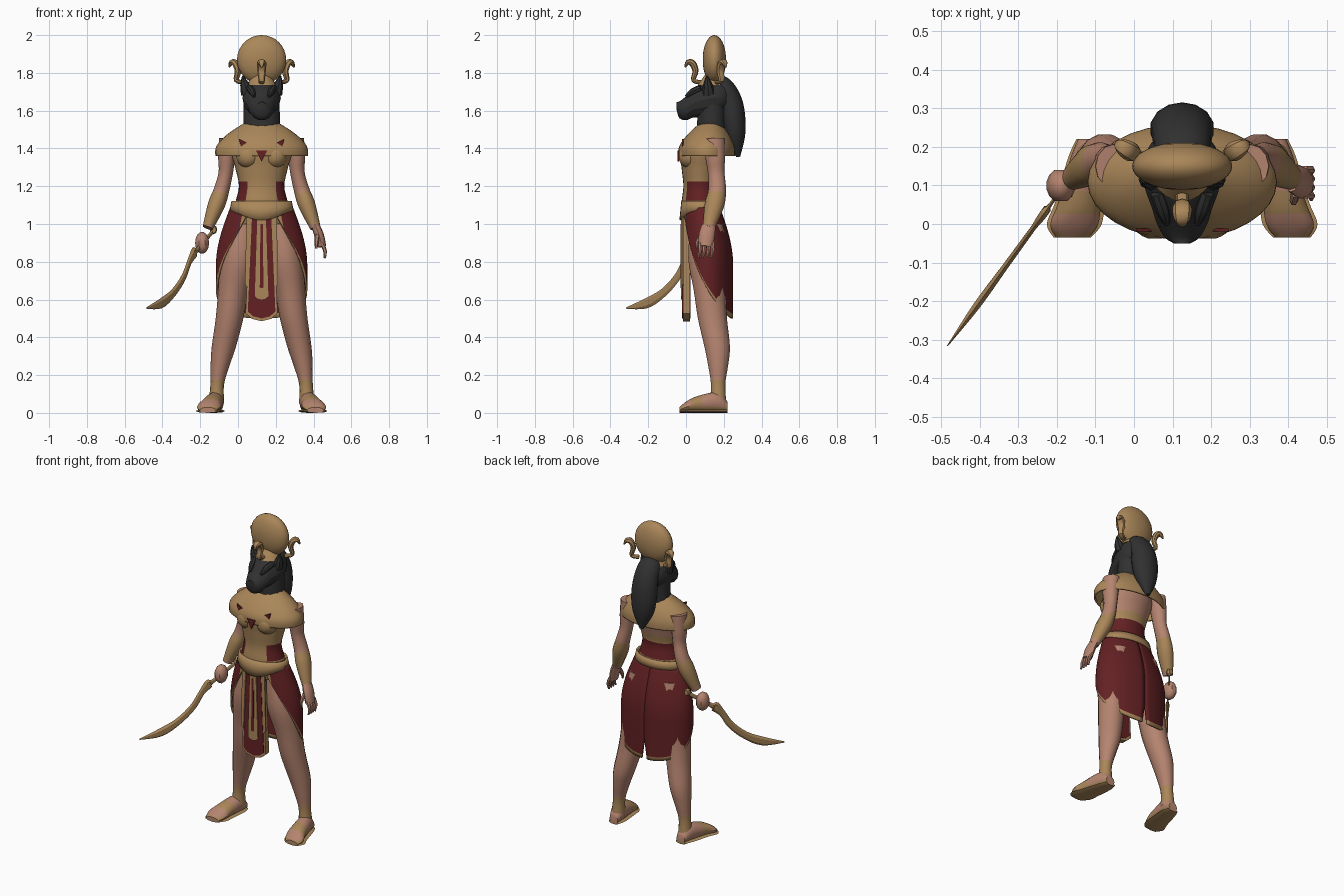
import bpy, bmesh, math
from mathutils import Vector

CENTRE = Vector((.125, 0, 0))  # foot of the body's centre line
TURN = 2 * math.pi
SIDES = (("right", -1), ("left", 1))

cube = bpy.data.objects.get("Cube")
if cube:
    bpy.data.objects.remove(cube, do_unlink=True)


def material(name, *rgb):
    mat = bpy.data.materials.new(name)
    mat.use_nodes = True
    mat.diffuse_color = (*rgb, 1)
    mat.node_tree.nodes["Principled BSDF"].inputs["Base Color"].default_value = (*rgb, 1)
    return mat


GOLD, RED, SKIN, BLACK = range(4)
MATERIALS = [material("gold", .4, .24, .1), material("dark red", .125, .015, .017),
             material("skin", .46, .23, .16), material("black", .03, .03, .03)]


def smooth(points, steps=4):
    """Refine a list of tuples with a Catmull-Rom curve."""
    result, last = [], len(points) - 1
    for i in range(last):
        a, b, c, d = (points[min(max(i + k, 0), last)] for k in (-1, 0, 1, 2))
        for step in range(steps):
            t = step / steps
            result.append(tuple(q + t / 2 * (r - p + t * (2 * p - 5 * q + 4 * r - s + t * (3 * (q - r) + s - p)))
                                for p, q, r, s in zip(a, b, c, d)))
    return result + [points[-1]]


def circle(sides):
    return [(math.cos(TURN * k / sides), math.sin(TURN * k / sides)) for k in range(sides)]


def grid(name, rows, colour, closed=True, caps=True, thickness=0, rule=None, angle=40):
    """Skin rows of points into a mesh; rule(centre, row, column) may choose the colour."""
    bm = bmesh.new()
    verts = [[bm.verts.new(Vector(point) + CENTRE) for point in row] for row in rows]
    count = len(rows[0])
    for i in range(len(rows) - 1):
        for j in range(count if closed else count - 1):
            k = (j + 1) % count
            face = bm.faces.new((verts[i][j], verts[i][k], verts[i + 1][k], verts[i + 1][j]))
            centre = face.calc_center_median() - CENTRE
            face.material_index = rule(centre, i, j) if rule else colour
    if closed and caps:
        for row in (verts[0], verts[-1]):
            bm.faces.new(row).material_index = colour
    bmesh.ops.recalc_face_normals(bm, faces=bm.faces)
    mesh = bpy.data.meshes.new(name)
    bm.to_mesh(mesh)
    bm.free()
    for mat in MATERIALS:
        mesh.materials.append(mat)
    part = bpy.data.objects.new(name, mesh)
    bpy.context.collection.objects.link(part)
    if thickness:
        solid = part.modifiers.new("thickness", 'SOLIDIFY')
        solid.thickness, solid.offset = thickness, 0
    bpy.ops.object.select_all(action='DESELECT')
    part.select_set(True)
    bpy.context.view_layer.objects.active = part
    bpy.ops.object.shade_smooth_by_angle(angle=math.radians(angle))


def loft(name, rings, colour, depth=1, upright=False, sides=18, **options):
    """Rings (x, y, z, radius) facing up, or facing front if upright; no depth rests them on the ground."""
    rows = []
    for x, y, z, radius in smooth(rings):
        other = radius * depth if depth else z
        rows.append([(x + radius * c, y if upright else y + other * s, z + other * s if upright else z)
                     for c, s in circle(sides)])
    grid(name, rows, colour, **options)


def tube(name, points, colour, flat=1, ref=(0, 1, 0), sides=12, **options):
    """Sweep (x, y, z, radius); flat scales the section along ref."""
    points, rows = smooth(points), []
    for i, (x, y, z, radius) in enumerate(points):
        ahead, behind = points[min(i + 1, len(points) - 1)], points[max(i - 1, 0)]
        along = Vector(ahead[:3]) - Vector(behind[:3])
        across = along.cross(Vector(ref)).normalized()
        up = across.cross(along).normalized() * flat
        rows.append([Vector((x, y, z)) + radius * (across * c + up * s) for c, s in circle(sides)])
    grid(name, rows, colour, **options)


def ball(name, centre, radii, colour, sides=24):
    """Ellipsoid with its poles at front and back."""
    rows = []
    for k in range(1, sides // 2):
        t = TURN * k / sides
        rows.append([[m + r * d for m, r, d in zip(centre, radii, (c * math.sin(t), -math.cos(t), s * math.sin(t)))]
                     for c, s in circle(sides)])
    grid(name, rows, colour)


def pair(maker, name, points, colour, **options):
    for side, s in SIDES:
        maker(side + "_" + name, [(s * x, *rest) for x, *rest in points], colour, **options)


def centred(points):
    return [(0, *point) for point in points]


def plate(name, outline, front, back, colour):
    grid(name, [[(x, y, z) for x, z in outline] for y in (front, back)], colour, angle=20)


def tongue(wide_top, wide_low, top, tip):
    """Outline of a hanging strip with a blunt tip."""
    low = tip + wide_low / 2
    half = [(wide_top, top), (wide_low, low), (wide_low * .6, tip + wide_low * .15)]
    return half + [(0, tip)] + [(-x, z) for x, z in reversed(half)]


# Torso: bodice in front, bare back, red sash round the waist
def torso_colour(c, row, column):
    if c.z > 1.28 and c.y > .12:
        return SKIN
    sash = 1.12 < c.z < 1.23 and (abs(c.x) > .085 or c.y > .08)
    return RED if sash else GOLD


loft("torso", centred([(.09, 1, .13), (.08, 1.1, .14), (.075, 1.2, .12), (.08, 1.3, .14), (.09, 1.4, .16),
                       (.13, 1.52, .09)]), GOLD, depth=.74, sides=28, rule=torso_colour)
for side, s in SIDES:
    ball(side + "_bust", (s * .07, .02, 1.36), (.065, .06, .065), GOLD)

# Broad collar with red inlays
loft("collar", centred([(.13, 1.53, .09), (.12, 1.47, .18), (.11, 1.41, .235), (.11, 1.36, .24)]),
     GOLD, depth=.6, sides=32, caps=False, thickness=.01)
plate("collar_gem", [(-.03, 1.39), (.03, 1.39), (0, 1.33)], -.045, -.036, RED)
for side, s in SIDES:
    plate(side + "_collar_inlay", [(s * .08, 1.43), (s * .12, 1.45), (s * .11, 1.41)], -.02, -.012, RED)

# Belt, dipping to a point in front
belt = []
for step in range(3):
    grow = .005 * step
    belt.append([((.155 + grow) * c, .08 + (.1 + grow) * s, 1.12 - step * (.025 + .025 * max(0, -s) ** 3))
                 for c, s in circle(32)])
grid("belt", belt, GOLD, caps=False, thickness=.01)

# Skirt halves: slit at the back, swept open in front, gold hem
ROWS, COLUMNS, SWEEP = 16, 22, 152
for side, s in SIDES:
    rows = []
    for i in range(ROWS + 1):
        fall = 1 if i == ROWS else .96 * i / (ROWS - 1)
        row = []
        for j in range(COLUMNS + 1):
            part = j / COLUMNS
            drop = fall * (.59 - .53 * part ** 2.4)
            flare = math.sin(min(drop * 5, TURN / 4))
            slit = 20 * max(0, fall - .78) * max(0, 1 - part * 5)
            turn = math.radians(SWEEP * part + slit)
            row.append((s * (.16 + .077 * flare) * math.sin(turn),
                        .08 + .035 * flare + (.095 + .035 * flare) * math.cos(turn), 1.09 - drop))
        rows.append(row)
    grid(side + "_skirt", rows, RED, closed=False, thickness=.01,
         rule=lambda c, i, j: GOLD if i == ROWS - 1 or j == COLUMNS - 1 else RED)

# Hanging front cloth with gold border and strips
plate("cloth_border", tongue(.06, .085, 1.06, .485), -.016, .02, GOLD)
plate("front_cloth", tongue(.05, .073, 1.06, .5), -.02, .024, RED)
plate("centre_strip", tongue(.022, .036, 1.06, .6), -.027, -.018, GOLD)
plate("centre_inlay", tongue(.006, .01, 1, .66), -.03, -.026, RED)
for side, s in SIDES:
    plate(side + "_side_strip", [(s * .055, 1.04), (s * .08, 1.04), (s * .088, .68), (s * .07, .66)],
          -.022, -.014, GOLD)

# Legs with gold ankle cuffs, feet on flat soles
pair(loft, "leg", [(.1, .11, 1, .08), (.12, .115, .82, .098), (.15, .125, .65, .08), (.17, .14, .5, .073),
                   (.2, .165, .35, .064), (.22, .17, .25, .05), (.235, .17, .15, .036), (.24, .17, .05, .042)],
     SKIN, depth=1.08, sides=14, rule=lambda c, i, j: GOLD if .08 < c.z < .18 else SKIN)
foot = [(.24, .22, .03, .03), (.245, .17, .055, .045), (.265, .06, .045, .055), (.28, 0, .03, .062),
        (.285, -.035, .015, .042)]
pair(loft, "foot", foot, SKIN, depth=0, upright=True, sides=14,
     rule=lambda c, i, j: GOLD if c.z < .035 or .02 < c.y < .09 else SKIN)
pair(loft, "sole", [(x, y, .01, radius * 1.15) for x, y, z, radius in foot], GOLD, depth=0, upright=True, sides=8)

# Arms with gold bracers
pair(tube, "arm", [(.175, .15, 1.45, .05), (.185, .155, 1.35, .045), (.19, .16, 1.27, .038),
                   (.212, .165, 1.18, .041), (.24, .15, 1.1, .045), (.285, .12, .98, .028)],
     SKIN, flat=1.15, rule=lambda c, i, j: GOLD if 1 < c.z < 1.17 else SKIN)

# Right fist and open left hand
ball("right_fist", (-.315, .1, .9), (.038, .045, .06), SKIN, sides=14)
tube("left_hand", [(.285, .12, .99, .022), (.305, .11, .94, .025), (.32, .105, .88, .022)], SKIN, flat=1.7)
for finger in range(4):
    y = .075 + .022 * finger
    tube("finger", [(.318, y, .9, .011), (.335, y, .86, .01), (.335, y - .01, .82, .006)], SKIN, sides=6)
tube("thumb", [(.295, .08, .94, .013), (.29, .06, .9, .011), (.29, .055, .87, .006)], SKIN, sides=6)

# Curved sword in an upright plane: distance along, height, half width
heading = Vector((-.59, -.81, 0))
hilt = Vector((-.255, .17, 0))
blade = [(0, .965, .012), (.15, .86, .014), (.17, .85, .03), (.215, .8, .02), (.27, .715, .021),
         (.36, .635, .023), (.47, .58, .027), (.6, .555, .004)]
tube("sword", [(*(hilt + heading * far).xy, z, width) for far, z, width in blade], GOLD,
     flat=.4, ref=(.81, -.59, 0), sides=6, angle=20)
ball("sword_pommel", (*hilt.xy, .97), (.02, .02, .025), GOLD, sides=8)

# Animal head, neck, ears and hanging hair
loft("head", centred([(-.05, 1.625, .022), (-.035, 1.605, .045), (0, 1.613, .065), (.04, 1.64, .078),
                      (.1, 1.66, .098), (.16, 1.67, .1), (.21, 1.675, .08), (.25, 1.68, .035)]),
     BLACK, upright=True, sides=14, angle=25)
loft("neck", centred([(.135, 1.48, .098), (.14, 1.65, .095)]), BLACK, depth=.82, sides=14)
pair(tube, "ear", [(.075, .12, 1.69, .035), (.09, .115, 1.74, .024), (.1, .11, 1.785, .004)], BLACK, sides=8)
pair(tube, "brow", [(.04, 0, 1.675, .008), (.05, .035, 1.7, .018), (.065, .08, 1.72, .018)],
     BLACK, ref=(0, 0, 1), sides=8)
tube("hair", centred([(.14, 1.76, .03), (.19, 1.73, .055), (.235, 1.65, .062), (.25, 1.55, .065),
                      (.262, 1.45, .05), (.277, 1.355, .01)]), BLACK, flat=1.28, ref=(1, 0, 0), sides=14)

# Sun disc on a cap, with three rearing serpents facing outward
ball("sun_disc", (0, .15, 1.87), (.13, .062, .13), GOLD, sides=32)
loft("crown_cap", centred([(.14, 1.735, .08), (.145, 1.79, .045)]), GOLD)


def serpent(name, x, y, out_x, out_y):
    curve = [(0, 0, .012), (.045, .01, .012), (.035, .06, .016), (.05, .1, .018), (.075, .105, .014),
             (.09, .08, .004)]
    tube(name, [(x + out_x * out, y + out_y * out, 1.75 + rise, radius) for out, rise, radius in curve],
         GOLD, flat=1.4, ref=(-out_y, out_x, 0), sides=8)


serpent("front_serpent", 0, .085, 0, -1)
for side, s in SIDES:
    serpent(side + "_serpent", s * .095, .165, s * .85, .5)
